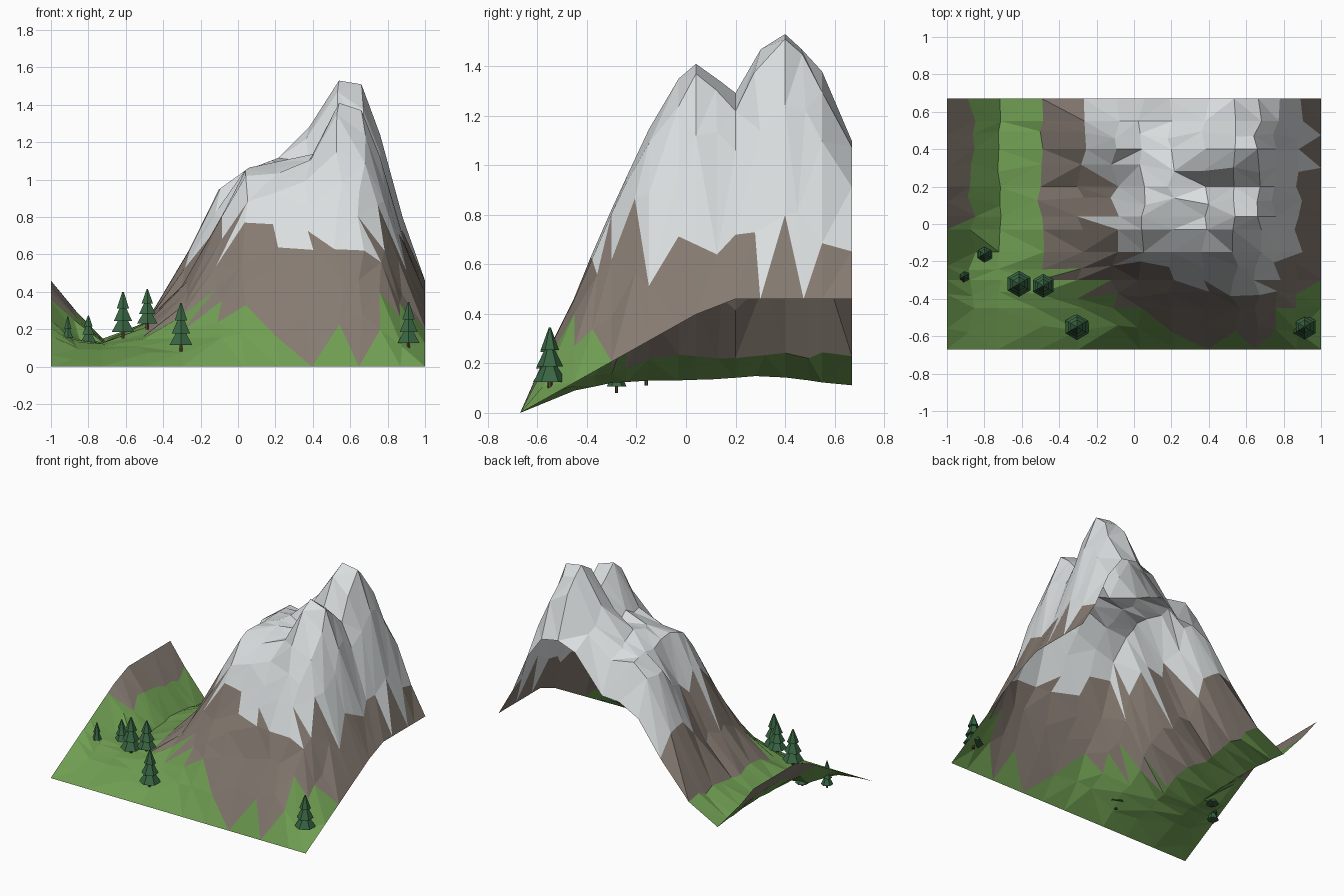
import bpy, bmesh, random

if "Cube" in bpy.data.objects:
    bpy.data.objects.remove(bpy.data.objects["Cube"])

random.seed(4)

def mat(name, rgb):
    m = bpy.data.materials.new(name)
    m.diffuse_color = (*rgb, 1)
    m.use_nodes = True
    m.node_tree.nodes["Principled BSDF"].inputs["Base Color"].default_value = m.diffuse_color
    return m

GRASS = mat("grass green", (0.16, 0.34, 0.085))
ROCK = mat("rock brown", (0.235, 0.195, 0.165))
SNOW = mat("snow white", (0.70, 0.73, 0.74))
NEEDLES = mat("pine green", (0.04, 0.13, 0.055))
BARK = mat("bark brown", (0.11, 0.06, 0.035))

# cross-sections of the mountain (heights at the X stations from the valley
# at -.72 to .88), front to back; both side edges follow a straight ramp
X = [-1, -.87, -.72, -.5, -.28, -.1, .04, .2, .38, .54, .66, .76, .88, 1]
SECTIONS = {
    -.67: [0] * 11,
    -.45: [.09, .11, .15, .24, .33, .38, .42, .47, .46, .40, .25],
    -.30: [.12, .16, .28, .43, .56, .63, .73, .83, .80, .68, .38],
    -.15: [.13, .20, .38, .66, .88, .93, 1.0, 1.16, 1.12, .95, .56],
    -.03: [.13, .22, .44, .78, 1.02, 1.03, 1.09, 1.37, 1.29, 1.05, .64],
    .04: [.13, .22, .45, .78, 1.05, 1.06, 1.10, 1.41, 1.37, 1.12, .68],
    .20: [.14, .22, .44, .74, 1.05, 1.11, 1.09, 1.30, 1.25, 1.04, .68],
    .40: [.14, .22, .58, .95, 1.05, 1.08, 1.28, 1.53, 1.51, 1.24, .80],
    .55: [.12, .22, .58, .93, 1.05, 1.0, 1.14, 1.38, 1.34, 1.14, .74],
    .67: [.11, .22, .46, .71, .79, .80, 1.04, 1.10, 1.08, .96, .67],
}
Y = list(SECTIONS)

def section(y):
    edge, s = min(.46, .56 * (y + .67)), SECTIONS[y]
    slope = .1 if y < -.1 else .5          # the meadow stays low in front
    return [edge, s[0] + (edge - s[0]) * slope] + s + [edge]

ROWS = [section(y) for y in Y]

def locate(stations, v):
    i = max(k for k in range(len(stations) - 1) if stations[k] <= v or k == 0)
    return i, (v - stations[i]) / (stations[i + 1] - stations[i])

def height(x, y):
    i, s = locate(X, x)
    j, t = locate(Y, y)
    lo = ROWS[j][i] * (1 - s) + ROWS[j][i + 1] * s
    hi = ROWS[j + 1][i] * (1 - s) + ROWS[j + 1][i + 1] * s
    return lo * (1 - t) + hi * t

# split only the wide gaps between sections
def with_midpoints(a):
    out = [a[0]]
    for p, q in zip(a, a[1:]):
        if q - p > .13:
            out.append((p + q) / 2)
        out.append(q)
    return out

def ground_material(c):
    # grass low down, snow high up, with ragged borders
    grass = .30 if c.x < -.6 else .28
    if c.x > -.6 and c.y > -.3:
        grass = .23
    if .24 < c.x < .78 and c.y < 0:
        grass = .11
    if c.z < grass + random.uniform(-.02, .03):
        return 0
    return 2 if c.z > .67 + random.uniform(-.06, .06) else 1

# terrain: a single lofted sheet with slightly scattered points
bm = bmesh.new()
gx, gy = X, with_midpoints(Y)
grid = []
for j, y in enumerate(gy):
    row = []
    for i, x in enumerate(gx):
        px, py, dz = x, y, 0
        in_x, in_y = 0 < i < len(gx) - 1, 0 < j < len(gy) - 1
        crest = y in (.04, .40) and x > 0
        spread = .01 if x == -.72 else .025
        if in_x and not crest:
            px += random.uniform(-spread, spread)
        if in_x and in_y and y not in Y:
            py += random.uniform(-.025, .025)
            dz = random.uniform(-.005, .015) if x > -.6 else 0
            if .2 < y < .4 and .3 < x < .7:
                dz += .05                  # bulge in front of the main peak
        row.append(bm.verts.new((px, py, height(px, py) + dz)))
    grid.append(row)
for j in range(len(gy) - 1):
    for i in range(len(gx) - 1):
        a, b = grid[j][i], grid[j][i + 1]
        c, d = grid[j + 1][i + 1], grid[j + 1][i]
        tris = ((a, b, c), (a, c, d)) if random.random() < .5 else ((a, b, d), (b, c, d))
        for t in tris:
            f = bm.faces.new(t)
            f.material_index = ground_material(f.calc_center_median())
me = bpy.data.meshes.new("mountain_terrain")
bm.to_mesh(me)
bm.free()
for m in (GRASS, ROCK, SNOW):
    me.materials.append(m)
bpy.context.collection.objects.link(bpy.data.objects.new("mountain_terrain", me))

# pine trees: a trunk and three stacked six-sided cones
def pine(n, x, y, z, h, r):
    me = bpy.data.meshes.new(f"pine_tree_{n}")
    bm = bmesh.new()
    def cone(r1, r2, z0, z1, index):
        old = set(bm.faces)
        res = bmesh.ops.create_cone(bm, cap_ends=True, segments=6,
                                    radius1=r1, radius2=r2, depth=z1 - z0)
        bmesh.ops.translate(bm, verts=res["verts"], vec=(0, 0, (z0 + z1) / 2))
        for f in set(bm.faces) - old:
            f.material_index = index
    cone(.15 * r, .15 * r, 0, .2 * h, 1)
    for k, lo, hi in ((1, .14, .55), (.8, .38, .78), (.55, .64, 1)):
        cone(k * r, .06 * r, lo * h, hi * h, 0)
    bm.to_mesh(me)
    bm.free()
    me.materials.append(NEEDLES)
    me.materials.append(BARK)
    ob = bpy.data.objects.new(me.name, me)
    ob.location = (x, y, z)
    bpy.context.collection.objects.link(ob)

TREES = [(-.91, -.28, .08, .19, .04), (-.80, -.16, .11, .165, .047),
         (-.615, -.32, .15, .25, .07), (-.485, -.33, .20, .215, .064),
         (-.305, -.55, .08, .26, .07), (.912, -.55, .09, .255, .068)]
for n, t in enumerate(TREES, 1):
    pine(n, *t)
